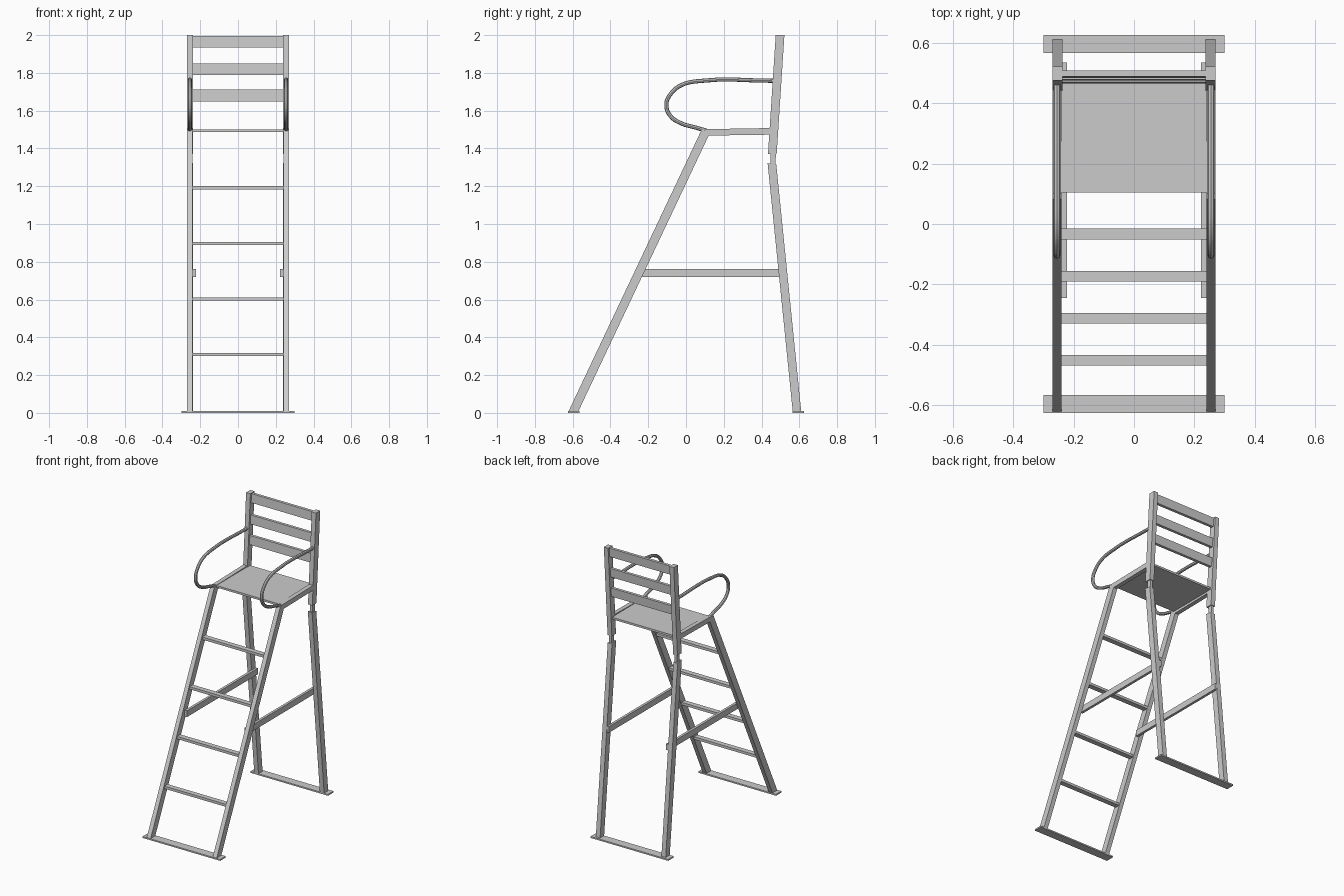
import bpy, bmesh
from mathutils import Vector

cube = bpy.data.objects.get("Cube")
if cube:
    bpy.data.objects.remove(cube)

grey = bpy.data.materials.new("plain grey")
grey.use_nodes = True
colour = (0.6, 0.6, 0.6, 1)
grey.diffuse_color = colour
grey.node_tree.nodes["Principled BSDF"].inputs["Base Color"].default_value = colour


def extrude_profile(name, points, x0, x1):
    """Closed side profile of (y, z) points, extruded from x0 to x1."""
    bm = bmesh.new()
    face = bm.faces.new([bm.verts.new((x0, y, z)) for y, z in points])
    out = bmesh.ops.extrude_face_region(bm, geom=[face])
    moved = [v for v in out["geom"] if isinstance(v, bmesh.types.BMVert)]
    bmesh.ops.translate(bm, verts=moved, vec=(x1 - x0, 0, 0))
    bmesh.ops.recalc_face_normals(bm, faces=bm.faces)
    mesh = bpy.data.meshes.new(name)
    bm.to_mesh(mesh)
    bm.free()
    mesh.materials.append(grey)
    obj = bpy.data.objects.new(name, mesh)
    bpy.context.collection.objects.link(obj)
    return obj


def box(name, x0, x1, y0, y1, z0, z1):
    return extrude_profile(name, [(y0, z0), (y1, z0), (y1, z1), (y0, z1)], x0, x1)


def pair(name, points, x0, x1):
    extrude_profile("left_" + name, points, x0, x1)
    extrude_profile("right_" + name, points, -x1, -x0)


def rect(y0, y1, z0, z1):
    return [(y0, z0), (y1, z0), (y1, z1), (y0, z1)]


# Legs, upper posts and the narrow joints between them
INNER, OUTER = 0.24, 0.27
pair("front_leg", [(-0.622, 0.008), (-0.57, 0.008), (0.128, 1.485), (0.083, 1.5)], INNER, OUTER)
pair("rear_leg", [(0.565, 0.008), (0.61, 0.008), (0.478, 1.315), (0.432, 1.322)], 0.237, OUTER)
pair("back_post", [(0.434, 1.37), (0.48, 1.37), (0.521, 2), (0.475, 2)], 0.237, OUTER)
pair("post_joint", [(0.446, 1.3), (0.474, 1.3), (0.476, 1.39), (0.448, 1.39)], 0.244, 0.263)

# Foot plates
for name, y in (("front_foot_plate", -0.595), ("rear_foot_plate", 0.595)):
    box(name, -0.3, 0.3, y - 0.03, y + 0.03, 0, 0.01)

# Side braces and seat rails
pair("side_brace", rect(-0.245, 0.535, 0.72, 0.763), 0.222, INNER)
pair("seat_rail", [(0.1, 1.468), (0.45, 1.473), (0.45, 1.508), (0.1, 1.502)], INNER, OUTER)

# Seat board
box("seat", -INNER, INNER, 0.105, 0.475, 1.486, 1.5)

# Ladder rungs follow the slope of the front legs
for i in range(4):
    z = 0.309 + i * 0.294
    y = -0.597 + 0.473 * z
    box(f"rung_{i + 1}", -INNER, INNER, y - 0.018, y + 0.018, z - 0.009, z + 0.009)

# Backrest slats lean with the posts
for i, z in enumerate((1.68, 1.82, 1.965)):
    y, h, lean = 0.457 + (z - 1.37) * 0.065, 0.031, 0.002
    slat = [(y - 0.01 - lean, z - h), (y + 0.01 - lean, z - h),
            (y + 0.01 + lean, z + h), (y - 0.01 + lean, z + h)]
    extrude_profile(f"back_slat_{i + 1}", slat, -INNER, INNER)

# Looped tube armrests
path = [(0.475, 1.758), (0.06, 1.756), (-0.025, 1.735), (-0.08, 1.69), (-0.104, 1.635),
        (-0.085, 1.575), (-0.025, 1.533), (0.05, 1.511), (0.115, 1.492)]
for side, x in (("left", 0.255), ("right", -0.255)):
    curve = bpy.data.curves.new(side + "_armrest", "CURVE")
    curve.dimensions = "3D"
    curve.bevel_depth = 0.011
    curve.bevel_resolution = 2
    curve.resolution_u = 4
    curve.use_fill_caps = True
    spline = curve.splines.new("BEZIER")
    spline.bezier_points.add(len(path) - 1)
    for point, (y, z) in zip(spline.bezier_points, path):
        point.co = Vector((x, y, z))
        point.handle_left_type = point.handle_right_type = "AUTO"
    curve.materials.append(grey)
    arm = bpy.data.objects.new(side + "_armrest", curve)
    bpy.context.collection.objects.link(arm)
    # Turn the tube into a mesh with smooth sides
    bpy.ops.object.select_all(action="DESELECT")
    arm.select_set(True)
    bpy.context.view_layer.objects.active = arm
    bpy.ops.object.convert(target="MESH")
    bpy.ops.object.shade_smooth_by_angle()
